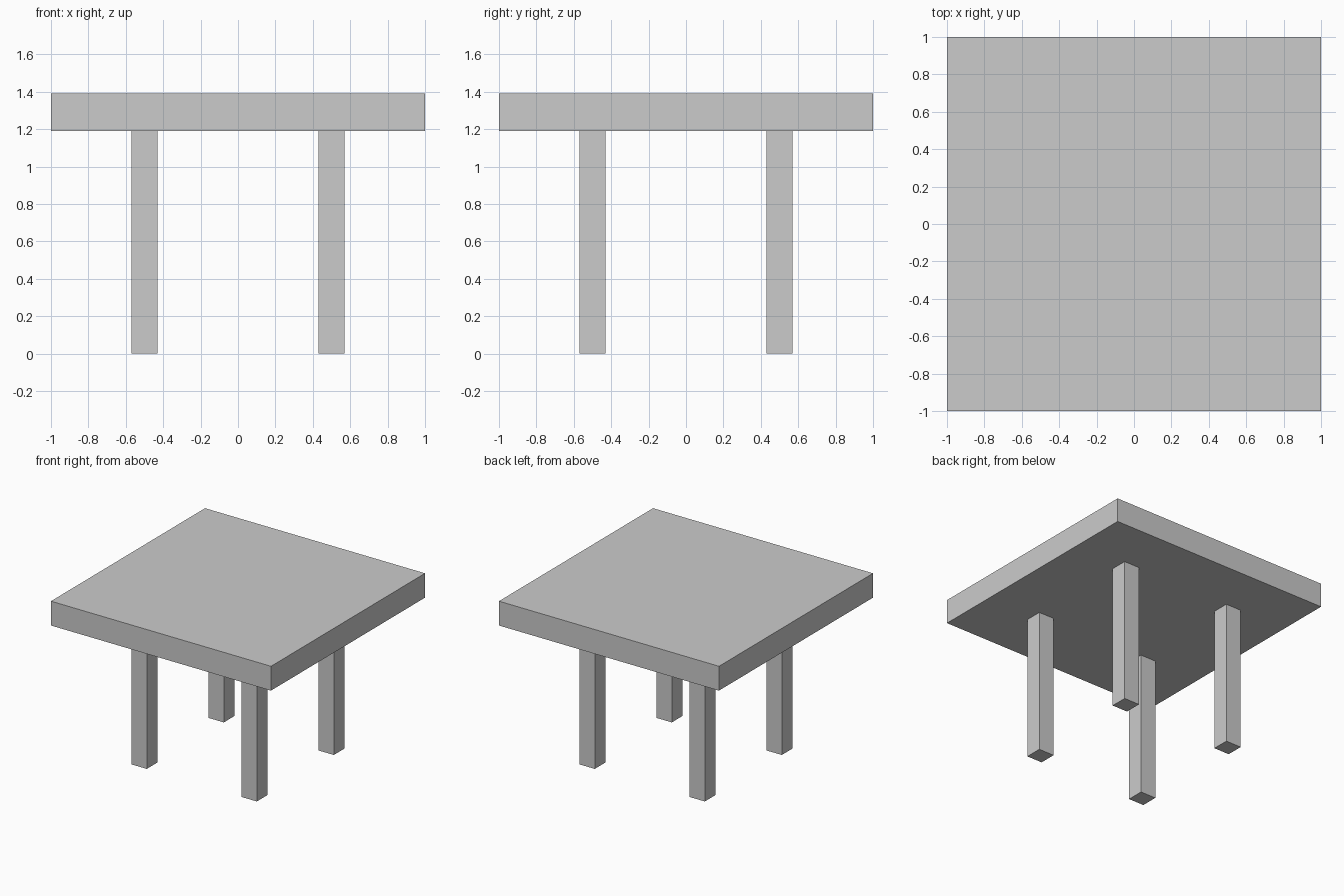
import bpy

if "Cube" in bpy.data.objects:
    bpy.data.objects.remove(bpy.data.objects["Cube"])

LEG_HEIGHT = 1.19
TOP_THICKNESS = 0.2
LEG_WIDTH = 0.14
LEG_OFFSET = 0.5


def box(name, size, center):
    bpy.ops.mesh.primitive_cube_add(size=1, location=center)
    obj = bpy.context.object
    obj.name = name
    obj.scale = size
    bpy.ops.object.transform_apply(location=False, rotation=False, scale=True)
    return obj


# Square slab top
box("table_top", (2, 2, TOP_THICKNESS), (0, 0, LEG_HEIGHT + TOP_THICKNESS / 2))

# Four square legs, inset from the corners
for y_name, y in (("front", -1), ("back", 1)):
    for x_name, x in (("left", -1), ("right", 1)):
        box(f"{y_name}_{x_name}_leg", (LEG_WIDTH, LEG_WIDTH, LEG_HEIGHT),
            (x * LEG_OFFSET, y * LEG_OFFSET, LEG_HEIGHT / 2))
